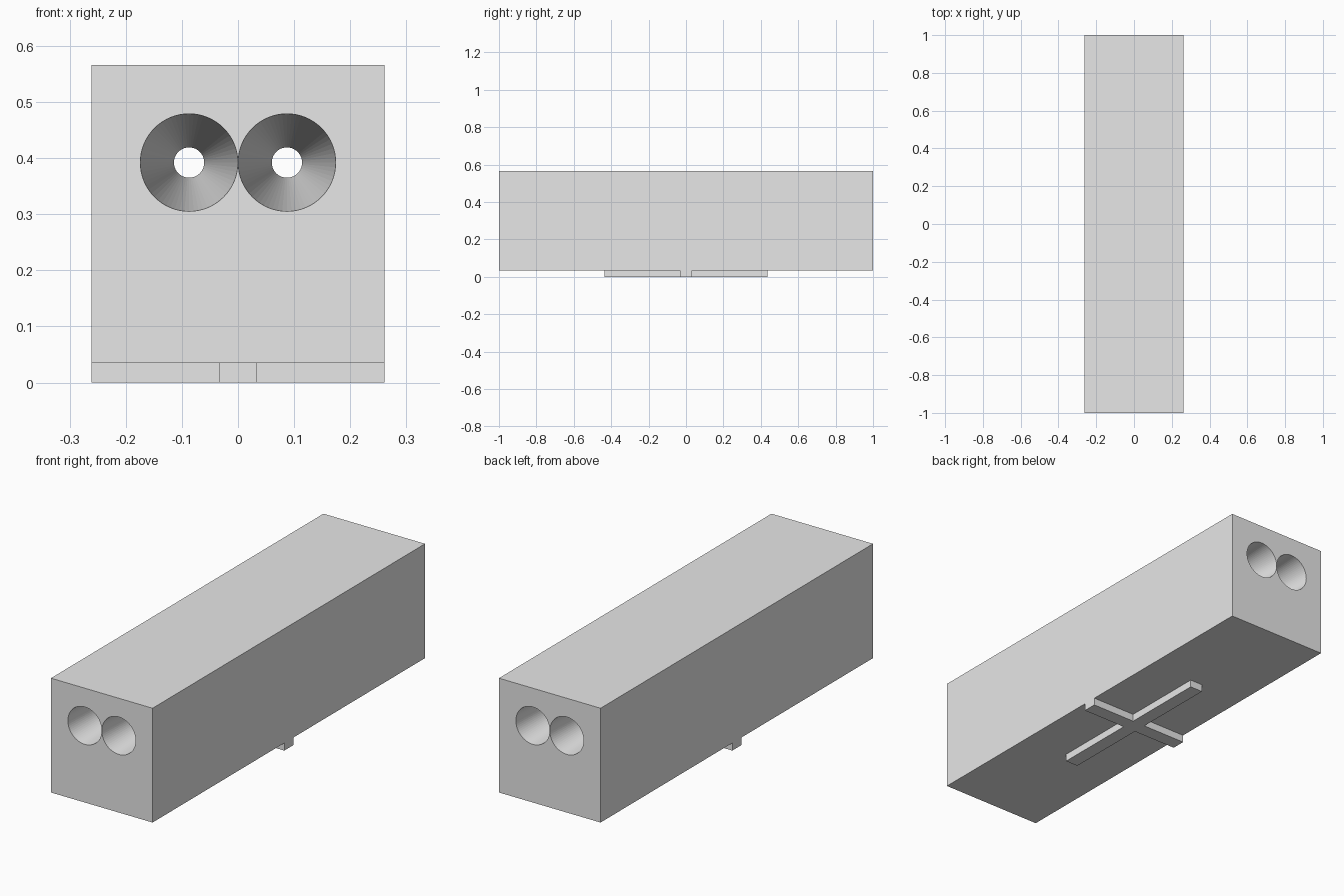
import bpy
import bmesh
from math import radians
from mathutils import Matrix

if "Cube" in bpy.data.objects:
    bpy.data.objects.remove(bpy.data.objects["Cube"], do_unlink=True)

HALF_W, HALF_L = 0.261, 1.0
BASE_Z, TOP_Z = 0.035, 0.566
BORE_X, BORE_Z = 0.0872, 0.392
MOUTH_R, WAIST_R = 0.0869, 0.027
RIB_HALF, RIB_REACH = 0.033, 0.437

grey = bpy.data.materials.new("plain_grey")
grey.use_nodes = True
grey.diffuse_color = (0.8, 0.8, 0.8, 1)
grey.node_tree.nodes["Principled BSDF"].inputs["Base Color"].default_value = (0.8, 0.8, 0.8, 1)


def make_object(name, bm):
    bmesh.ops.recalc_face_normals(bm, faces=bm.faces)
    mesh = bpy.data.meshes.new(name)
    bm.to_mesh(mesh)
    bm.free()
    mesh.materials.append(grey)
    obj = bpy.data.objects.new(name, mesh)
    bpy.context.collection.objects.link(obj)
    return obj


def hourglass(name, x, segments=64):
    """Closed spindle along y: wide at both ends, narrow in the middle."""
    bm = bmesh.new()
    over = 0.02
    end_r = MOUTH_R + (MOUTH_R - WAIST_R) * over / HALF_L
    place = Matrix.Translation((x, 0, BORE_Z)) @ Matrix.Rotation(radians(90), 4, "X")
    rings = []
    for depth, radius in ((-HALF_L - over, end_r), (0, WAIST_R), (HALF_L + over, end_r)):
        ring = bmesh.ops.create_circle(bm, segments=segments, radius=radius,
                                       matrix=place @ Matrix.Translation((0, 0, depth)))
        rings.append(ring["verts"])
    for a, b in zip(rings, rings[1:]):
        for i in range(segments):
            j = (i + 1) % segments
            bm.faces.new((a[i], a[j], b[j], b[i]))
    bm.faces.new(rings[0])
    bm.faces.new(rings[-1])
    cutter = make_object(name, bm)
    cutter.hide_render = True
    return cutter


# Long block
bm = bmesh.new()
bmesh.ops.create_cube(bm, size=1, matrix=Matrix.Translation((0, 0, (BASE_Z + TOP_Z) / 2))
                      @ Matrix.Diagonal((2 * HALF_W, 2 * HALF_L, TOP_Z - BASE_Z, 1)))
block = make_object("block", bm)

# Twin tapered bores cut right through the length
for side, x in (("left", BORE_X), ("right", -BORE_X)):
    cutter = hourglass(side + "_bore_cutter", x)
    mod = block.modifiers.new(side + "_bore", "BOOLEAN")
    mod.operation = "DIFFERENCE"
    mod.solver = "EXACT"
    mod.object = cutter
    bpy.context.view_layer.objects.active = block
    bpy.ops.object.modifier_apply(modifier=mod.name)
    bpy.data.objects.remove(cutter, do_unlink=True)

# Cross-shaped rib under the block
bm = bmesh.new()
r = RIB_HALF
corner = [(HALF_W, r), (r, r), (r, RIB_REACH)]
outline = []
for sx, sy in ((1, 1), (-1, 1), (-1, -1), (1, -1)):
    part = corner if sx * sy > 0 else corner[::-1]
    outline += [(x * sx, y * sy) for x, y in part]
base = bm.faces.new([bm.verts.new((x, y, 0)) for x, y in outline])
grown = bmesh.ops.extrude_face_region(bm, geom=[base], use_keep_orig=True)
bmesh.ops.translate(bm, vec=(0, 0, BASE_Z),
                    verts=[v for v in grown["geom"] if isinstance(v, bmesh.types.BMVert)])
make_object("cross_rib", bm)
